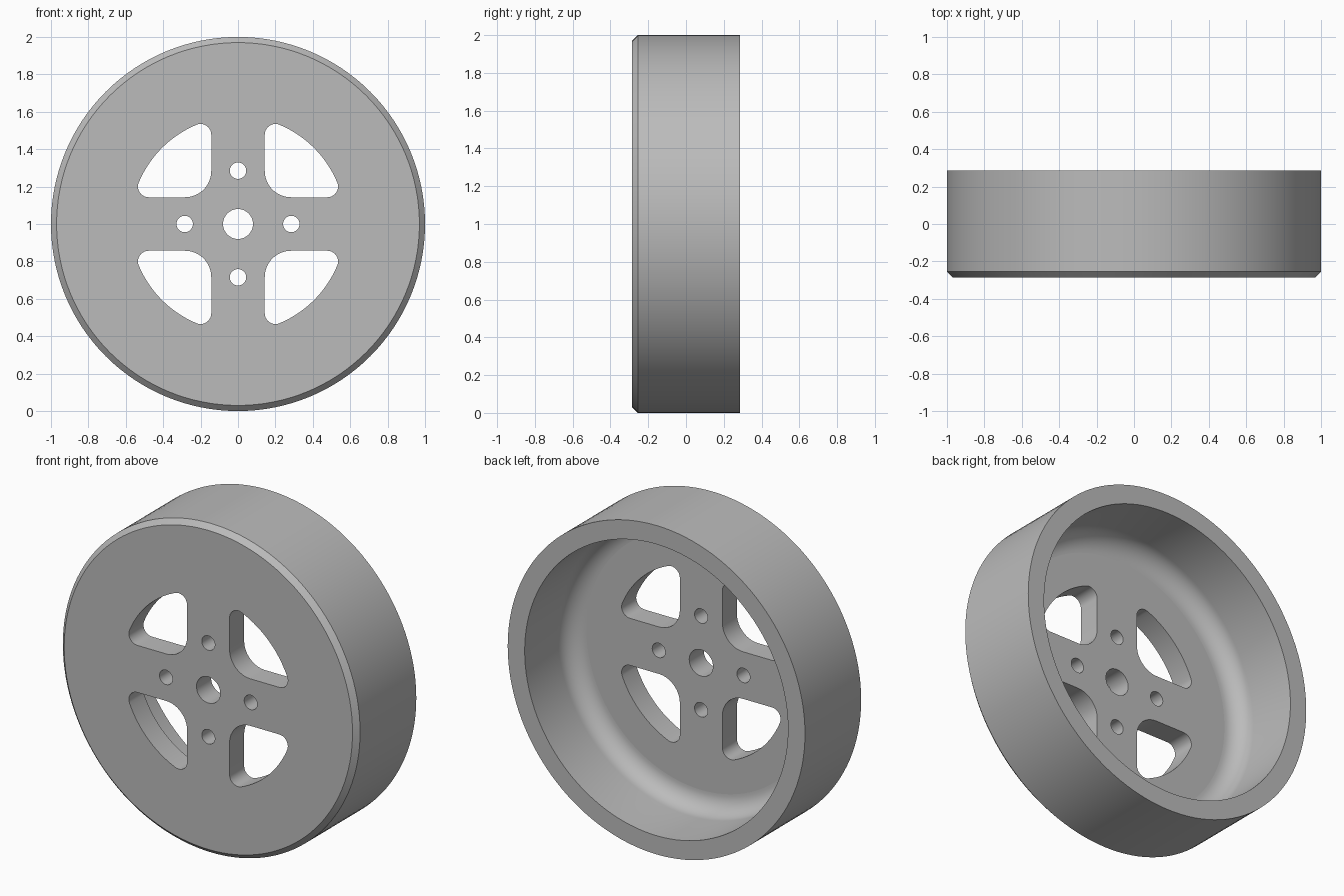
import bpy, bmesh
from math import sin, cos, pi, sqrt, atan2
from mathutils import Vector

cube = bpy.data.objects.get("Cube")
if cube:
    bpy.data.objects.remove(cube, do_unlink=True)

HALF = 0.285          # half the wheel width
WEB = 0.14            # thickness of the front disc
INNER = 0.886         # inside radius of the rim
FILLET = 0.114        # blend between disc and rim
CHAMFER = 0.03
SEGMENTS = 128

grey = bpy.data.materials.new("wheel grey")
grey.use_nodes = True
colour = (0.5, 0.5, 0.5, 1)
grey.diffuse_color = colour
grey.node_tree.nodes["Principled BSDF"].inputs["Base Color"].default_value = colour


def arc(cx, cz, r, start, end, steps):
    return [(cx + r * cos(start + (end - start) * i / steps),
             cz + r * sin(start + (end - start) * i / steps)) for i in range(steps + 1)]


def make_object(name, bm):
    bmesh.ops.recalc_face_normals(bm, faces=bm.faces[:])
    mesh = bpy.data.meshes.new(name)
    bm.to_mesh(mesh)
    bm.free()
    mesh.materials.append(grey)
    obj = bpy.data.objects.new(name, mesh)
    obj.location.z = 1
    bpy.context.collection.objects.link(obj)
    return obj


def lathe(name, profile):
    """Turn (radius, y) points about the y axis and cap both ends."""
    bm = bmesh.new()
    rings = [[bm.verts.new((r * cos(2 * pi * i / SEGMENTS), y, r * sin(2 * pi * i / SEGMENTS)))
              for i in range(SEGMENTS)] for r, y in profile]
    for a, b in zip(rings, rings[1:]):
        for i in range(SEGMENTS):
            j = (i + 1) % SEGMENTS
            bm.faces.new((a[i], a[j], b[j], b[i]))
    bm.faces.new(rings[0])
    bm.faces.new(rings[-1])
    return make_object(name, bm)


def add_prism(bm, outline):
    """Closed (x, z) outline pushed right through the disc."""
    face = bm.faces.new([bm.verts.new((x, -0.5, z)) for x, z in outline])
    out = bmesh.ops.extrude_face_region(bm, geom=[face])
    verts = [v for v in out["geom"] if isinstance(v, bmesh.types.BMVert)]
    bmesh.ops.translate(bm, verts=verts, vec=Vector((0, 0.9, 0)))


# Wheel: chamfered tread, open back, filleted disc
back = -HALF + WEB
fillet = arc(INNER - FILLET, back + FILLET, FILLET, 0, -pi / 2, 12)
wheel = lathe("wheel", [(1 - CHAMFER, -HALF), (1, -HALF + CHAMFER), (1, HALF),
                        (INNER, HALF)] + fillet)

# Spoke windows: rounded three-sided openings between straight spokes
edge, corner, hub_corner, outer = 0.143, 0.057, 0.14, 0.575
near = edge + corner
far = sqrt((outer - corner) ** 2 - near ** 2)
low, high = atan2(near, far), atan2(far, near)
window = (arc(edge + hub_corner, edge + hub_corner, hub_corner, pi, 1.5 * pi, 12)
          + arc(far, near, corner, -pi / 2, low, 10)
          + arc(0, 0, outer, low, high, 20)[1:-1]
          + arc(near, far, corner, high, pi, 10))

bm = bmesh.new()
for sx in (1, -1):
    for sz in (1, -1):
        add_prism(bm, [(x * sx, z * sz) for x, z in window])

# Hub bore and four bolt holes
add_prism(bm, arc(0, 0, 0.08, 0, 2 * pi, 40)[:-1])
for k in range(4):
    a = k * pi / 2
    add_prism(bm, arc(0.285 * cos(a), 0.285 * sin(a), 0.044, 0, 2 * pi, 28)[:-1])
cutter = make_object("hole_cutter", bm)
cutter.hide_render = True

# Cut the openings and keep only the finished wheel
cut = wheel.modifiers.new("openings", "BOOLEAN")
cut.operation = "DIFFERENCE"
cut.solver = "EXACT"
cut.object = cutter
bpy.context.view_layer.objects.active = wheel
bpy.ops.object.select_all(action="DESELECT")
wheel.select_set(True)
bpy.ops.object.modifier_apply(modifier=cut.name)
bpy.data.objects.remove(cutter, do_unlink=True)

# Smooth round surfaces, flat front, back and disc
bpy.ops.object.shade_smooth_by_angle(angle=pi / 6)
for p in wheel.data.polygons:
    if abs(p.normal.y) > 0.9999:
        p.use_smooth = False
